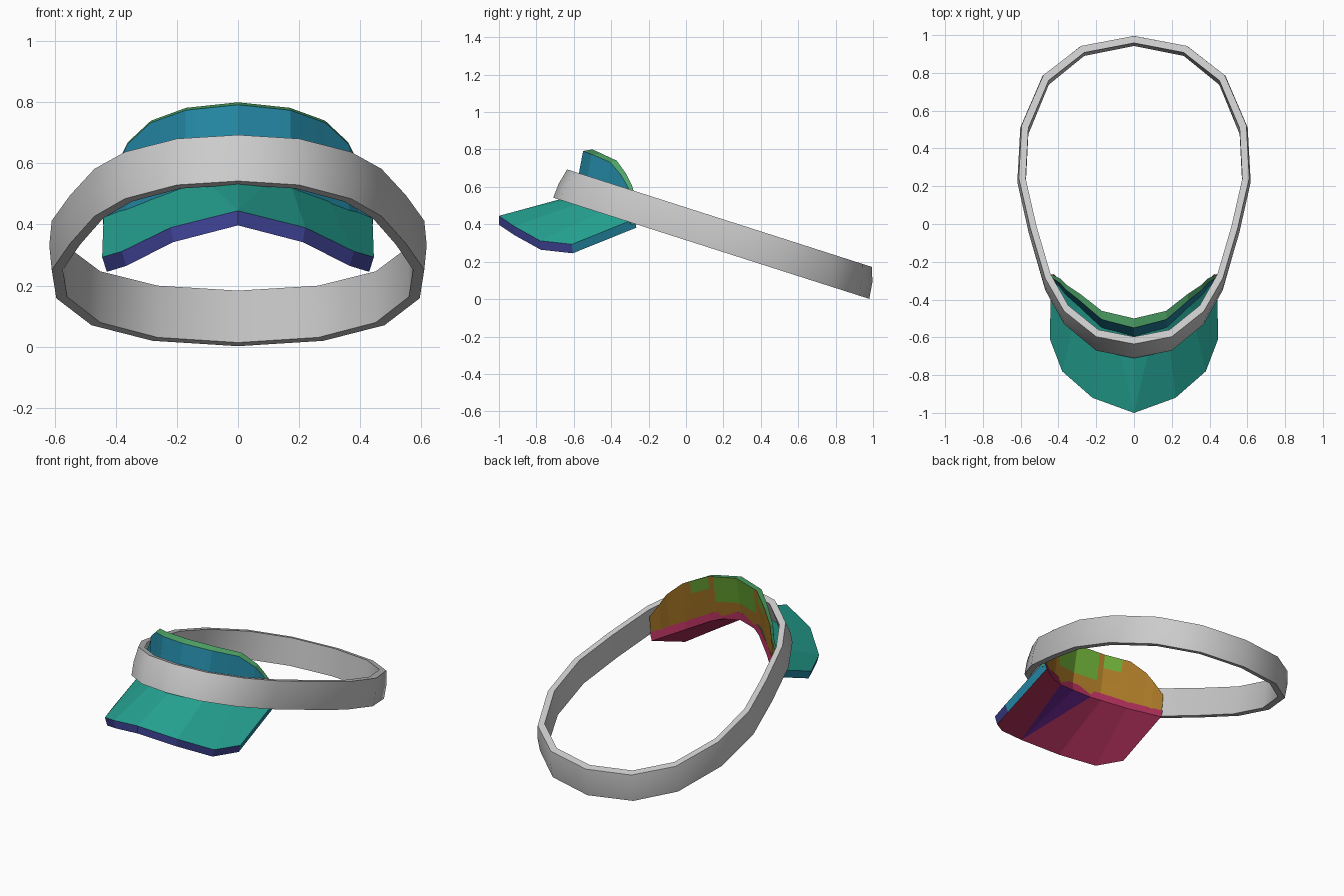
import bpy, bmesh, math
from mathutils import Vector

cube = bpy.data.objects.get("Cube")
if cube:
    bpy.data.objects.remove(cube, do_unlink=True)


def material(name, r, g, b):
    m = bpy.data.materials.new(name)
    m.use_nodes = True
    m.diffuse_color = (r, g, b, 1)
    m.node_tree.nodes["Principled BSDF"].inputs["Base Color"].default_value = (r, g, b, 1)
    return m


grey = material("light grey", .6, .6, .6)
teal = material("teal", .019, .38, .30)
blue = material("blue", .018, .25, .38)
green = material("green", .08, .38, .14)
ochre = material("ochre", .38, .18, .019)
lime = material("lime", .14, .38, .034)
magenta = material("magenta", .38, .026, .09)
indigo = material("indigo", .054, .061, .33)
purple = material("purple", .13, .018, .26)


def loft(name, sections, mats, rule, closed=False, cap=0):
    """Skin equal point loops; rule(section, side, centre) gives the material index."""
    bm = bmesh.new()
    rows = [[bm.verts.new(p) for p in s] for s in sections]
    n = len(rows[0])
    for i in range(len(rows) if closed else len(rows) - 1):
        a, b = rows[i], rows[(i + 1) % len(rows)]
        for j in range(n):
            k = (j + 1) % n
            f = bm.faces.new((a[j], b[j], b[k], a[k]))
            f.material_index = rule(i, j, f.calc_center_median())
    if not closed:
        for row in (rows[0], rows[-1]):
            bm.faces.new(row).material_index = cap
    bmesh.ops.remove_doubles(bm, verts=bm.verts, dist=1e-4)
    bmesh.ops.recalc_face_normals(bm, faces=bm.faces)
    me = bpy.data.meshes.new(name)
    bm.to_mesh(me)
    bm.free()
    ob = bpy.data.objects.new(name, me)
    bpy.context.collection.objects.link(ob)
    for m in mats:
        me.materials.append(m)
    return ob


def mirrored(half):
    """Sections from -x to +x, given those from the centre to +x."""
    flip = [[(-x, y, z) for x, y, z in s] for s in half[:0:-1]]
    return flip + half


# Head band: a tilted oval strip, leaning back at the front
half_plan = [(0, .98), (.28, .925), (.48, .765), (.595, .49), (.61, .2),
             (.55, -.07), (.47, -.35), (.37, -.53), (.2, -.67), (0, -.71)]
plan = half_plan + [(-x, y) for x, y in half_plan[-2:0:-1]]


def band_section(x, y):
    lean = .05 - .035 * y
    ix, iy = x * .94, .15 + (y - .15) * .955
    low = lambda v: .315 - .32 * v
    high = lambda v: .49 - .32 * v
    top, itop = y + lean, iy + lean
    out = Vector((x, y - .15)).normalized() * .008
    return [(x, y, low(y)),
            (x + out.x, y + lean / 2 + out.y, (low(y) + high(top)) / 2),
            (x, top, high(top)), (ix, itop, high(itop)), (ix, iy, low(iy))]


band = loft("head_band", [band_section(*p) for p in plan], [grey],
            lambda i, j, c: 0, closed=True)
bpy.ops.object.select_all(action="DESELECT")
band.select_set(True)
bpy.context.view_layer.objects.active = band
bpy.ops.object.shade_smooth_by_angle(angle=math.radians(40))

# Front panel: x, inner y, top z, bottom z from the centre outwards
keys = [(0, -.5, .80, .53), (.17, -.46, .782, .51), (.285, -.37, .74, .47),
        (.36, -.32, .67, .445), (.39, -.29, .61, .43), (.44, -.265, .53, .40)]


def panel_key(x):
    for a, b in zip(keys, keys[1:]):
        if x <= b[0]:
            t = (x - a[0]) / (b[0] - a[0])
            return [p + (q - p) * t for p, q in zip(a, b)]


def panel_section(x):
    x, y, top, bottom = panel_key(x)
    fade = 1 - .7 * (x / .44) ** 2
    thick, lean = .05 * fade, .05 * fade
    inner = [(x, y - lean * t, top + (bottom - top) * t) for t in (0, .3, .62, 1)]
    outer = lambda p, dz: (p[0] + .3 * x * thick, p[1] - thick, p[2] + dz)
    return [outer(inner[0], -.008)] + inner + [outer(inner[-1], 0)]


def panel_rule(i, j, c):
    x = abs(c.x)
    if j == 0:
        return 1
    if j == 5:
        return 0
    patch = (j in (1, 2) and x < .14) or (j == 1 and .17 < x < .25)
    return 3 if patch else 2


columns = (0, .14, .17, .25, .285, .36, .39, .44)
loft("front_panel", mirrored([panel_section(x) for x in columns]),
     [blue, green, ochre, lime], panel_rule, cap=1)

# Brim: inner edge to outer edge; the second section fans out from the tip
brim_edges = [((0, -.54, .57), (0, -1, .445)),
              ((.115, -.52, .555), (0, -1, .445)),
              ((.17, -.49, .54), (.22, -.92, .39)),
              ((.29, -.40, .49), (.38, -.78, .312)),
              ((.44, -.27, .43), (.445, -.61, .293))]


def brim_section(a, b):
    under = lambda p: (p[0] * .965, p[1] + .01 * abs(p[0]), p[2] - .048)
    return [a, b, under(b), under(a)]


def brim_rule(i, j, c):
    if j == 2:
        return 3 if i in (3, 4) else 2
    return (0, 1, 2, 2)[j]


loft("brim", mirrored([brim_section(a, b) for a, b in brim_edges]),
     [teal, indigo, magenta, purple, blue], brim_rule, cap=4)
